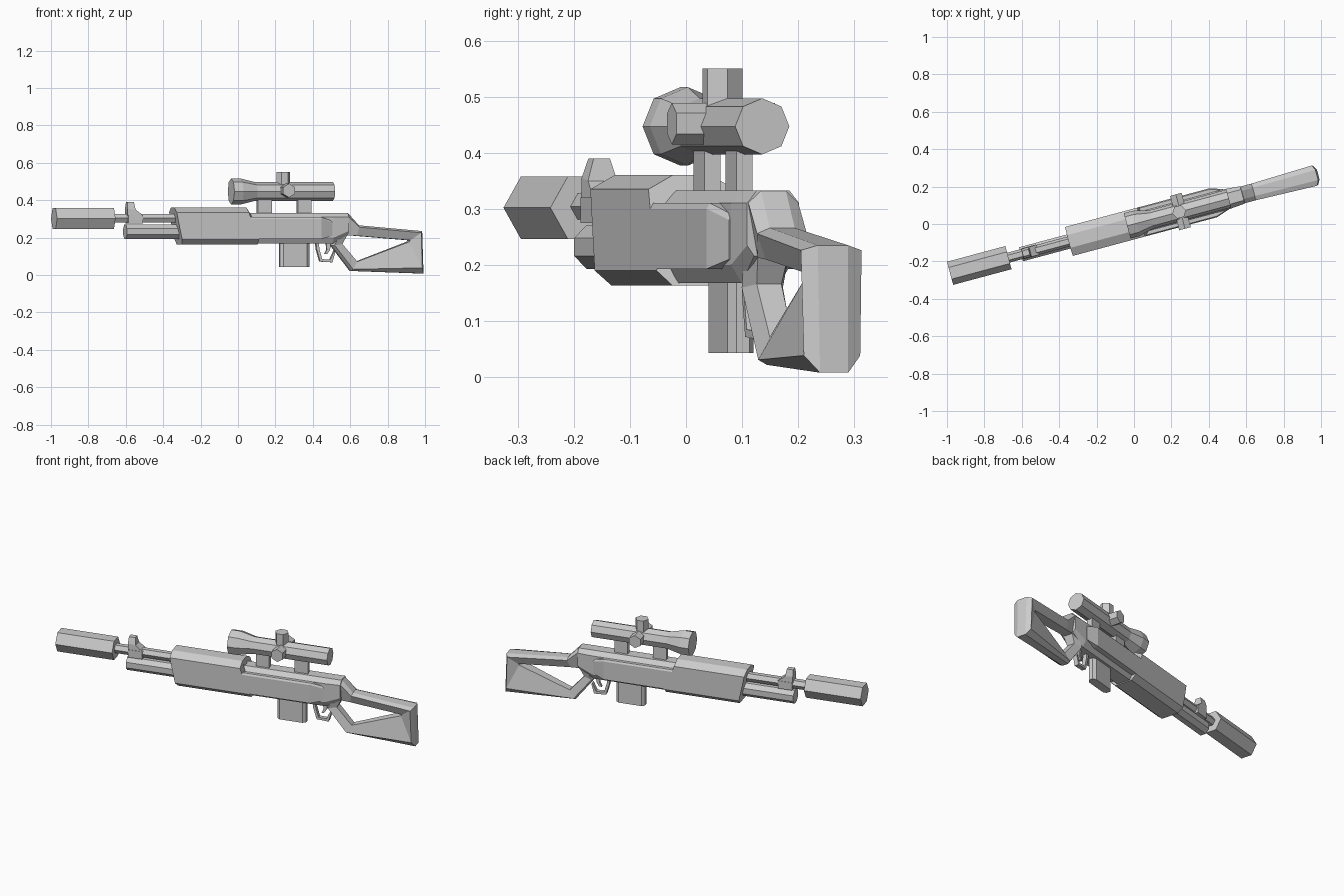
import bpy, bmesh
from math import pi, sin, cos, radians
from mathutils import Matrix

if "Cube" in bpy.data.objects:
    bpy.data.objects.remove(bpy.data.objects["Cube"])

# Everything is laid out along a local axis u (muzzle to butt), v sideways, z up,
# then turned about z so the rifle lies along the box diagonal.
TURN = Matrix.Rotation(radians(15), 4, 'Z')


def finish(name, bm):
    bmesh.ops.recalc_face_normals(bm, faces=bm.faces[:])
    bm.transform(TURN)
    mesh = bpy.data.meshes.new(name)
    bm.to_mesh(mesh)
    bm.free()
    ob = bpy.data.objects.new(name, mesh)
    bpy.context.collection.objects.link(ob)
    return ob


def bridge(bm, a, b):
    n = len(a)
    for i in range(n):
        j = (i + 1) % n
        bm.faces.new((a[i], a[j], b[j], b[i]))


def loft(name, rings, closed=False):
    """Skin a list of equal-length point rings; cap the ends or close the loop."""
    bm = bmesh.new()
    vr = [[bm.verts.new(p) for p in r] for r in rings]
    for a, b in zip(vr, vr[1:]):
        bridge(bm, a, b)
    if closed:
        bridge(bm, vr[-1], vr[0])
    else:
        bm.faces.new(vr[0])
        bm.faces.new(vr[-1])
    return finish(name, bm)


def tube(name, z, n, stations, phase=0.0):
    """Faceted tube along u; stations are (u, radius)."""
    ang = [2 * pi * i / n + phase for i in range(n)]
    return loft(name, [[(u, r * cos(a), z + r * sin(a)) for a in ang] for u, r in stations])


def mirrored(half):
    """Right-hand (u, w, z) points, top to bottom -> full symmetric ring."""
    return [(u, w, z) for u, w, z in half] + [(u, -w, z) for u, w, z in reversed(half)]


def plate(name, profile, w):
    """Side profile (u, z) extruded symmetrically to half width w."""
    return loft(name, [[(u, s * w, z) for u, z in profile] for s in (-1, 1)])


# Barrel group
tube("suppressor", 0.302, 6, [(-1.018, 0.064), (-0.695, 0.064)])
tube("barrel", 0.304, 6, [(-0.71, 0.027), (-0.30, 0.027)])
tube("gas_tube", 0.232, 8, [(-0.625, 0.042), (-0.30, 0.042)], pi / 8)

# Front sight: base block and tapering blade
plate("front_sight_base", [(-0.615, 0.275), (-0.615, 0.32), (-0.535, 0.32), (-0.535, 0.275)], 0.03)
loft("front_sight_blade", [
    mirrored([(-0.618, 0.028, 0.318), (-0.532, 0.028, 0.318)]),
    mirrored([(-0.618, 0.027, 0.355), (-0.574, 0.027, 0.35)]),
    mirrored([(-0.616, 0.015, 0.39), (-0.58, 0.015, 0.39)])])

# Handguard with slanted ends
guard = [(0.035, 0.36, -0.362, 0.038), (0.08, 0.335, -0.36, 0.04),
         (0.08, 0.30, -0.353, 0.052), (0.08, 0.258, -0.345, 0.09),
         (0.08, 0.19, -0.33, 0.095), (0.05, 0.163, -0.325, 0.095)]
loft("handguard", [mirrored([(g[e], g[0], g[1]) for g in guard]) for e in (2, 3)])

# Receiver body, tapering up into the stock
def body(u, wt, w, wb, bottom, low):
    return mirrored([(u, wt, 0.333), (u, w, 0.31), (u, w, low), (u, wb, bottom)])

loft("receiver", [body(0.0, 0.03, 0.055, 0.04, 0.168, 0.2),
                  body(0.515, 0.03, 0.055, 0.035, 0.168, 0.2),
                  body(0.6, 0.03, 0.048, 0.035, 0.216, 0.235)])

# Raised side panels
def panel(u, w, lo, hi):
    return mirrored([(u, w - 0.006, hi), (u, w, hi - 0.01), (u, w, lo)])

loft("side_panels", [panel(0.02, 0.08, 0.193, 0.31), panel(0.44, 0.08, 0.193, 0.31),
                     panel(0.508, 0.057, 0.21, 0.29)])

# Skeleton stock: rounded loop from outer edge, over the sides, to the opening
outer = [(0.602, 0.332, 0.046), (0.663, 0.266, 0.046), (1.012, 0.235, 0.056),
         (1.02, 0.008, 0.052), (0.622, 0.022, 0.035), (0.515, 0.158, 0.038)]
inner = [(0.597, 0.213), (0.65, 0.21), (0.945, 0.186),
         (0.94, 0.178), (0.655, 0.072), (0.572, 0.166)]


def side(s):
    rim = [(u, s * w * 0.5, z) for u, z, w in outer]
    mid = [(u + 0.18 * (i - u), s * w, z + 0.18 * (k - z))
           for (u, z, w), (i, k) in zip(outer, inner)]
    hole = [(i, s * w * 0.6, k) for (u, z, w), (i, k) in zip(outer, inner)]
    return [rim, mid, hole]

loft("stock", side(1) + side(-1)[::-1], closed=True)

# Magazine
mag = [(0.23, 0.012), (0.245, 0.024), (0.375, 0.024), (0.392, 0.012)]
loft("magazine", [mirrored([(u, w, z) for u, w in mag]) for z in (0.043, 0.2)])

# Trigger guard as a thin bent strip, and the trigger
strip_out = [(0.428, 0.18), (0.432, 0.14), (0.452, 0.072), (0.52, 0.068), (0.535, 0.12)]
strip_in = [(0.53, 0.13), (0.508, 0.083), (0.463, 0.085), (0.447, 0.14), (0.445, 0.18)]
plate("trigger_guard", strip_out + strip_in, 0.012)
plate("trigger", [(0.485, 0.18), (0.49, 0.135), (0.478, 0.112), (0.492, 0.112),
                  (0.508, 0.135), (0.512, 0.18)], 0.007)

# Scope body, mounts and adjustment knobs
tube("scope", 0.447, 8, [(-0.038, 0.07), (0.012, 0.07), (0.095, 0.05), (0.525, 0.05)])
for name, u in (("front_mount", 0.145), ("rear_mount", 0.365)):
    plate(name, [(u - 0.038, 0.32), (u - 0.038, 0.42), (u + 0.038, 0.42), (u + 0.038, 0.32)], 0.015)
hexa = [(0.037 * cos(i * pi / 3), 0.037 * sin(i * pi / 3)) for i in range(6)]
loft("top_knob", [[(0.25 + a, b, z) for a, b in hexa] for z in (0.45, 0.55)])
loft("side_knobs", [[(0.257 + b, v, 0.452 + a) for a, b in hexa] for v in (-0.095, 0.095)])
